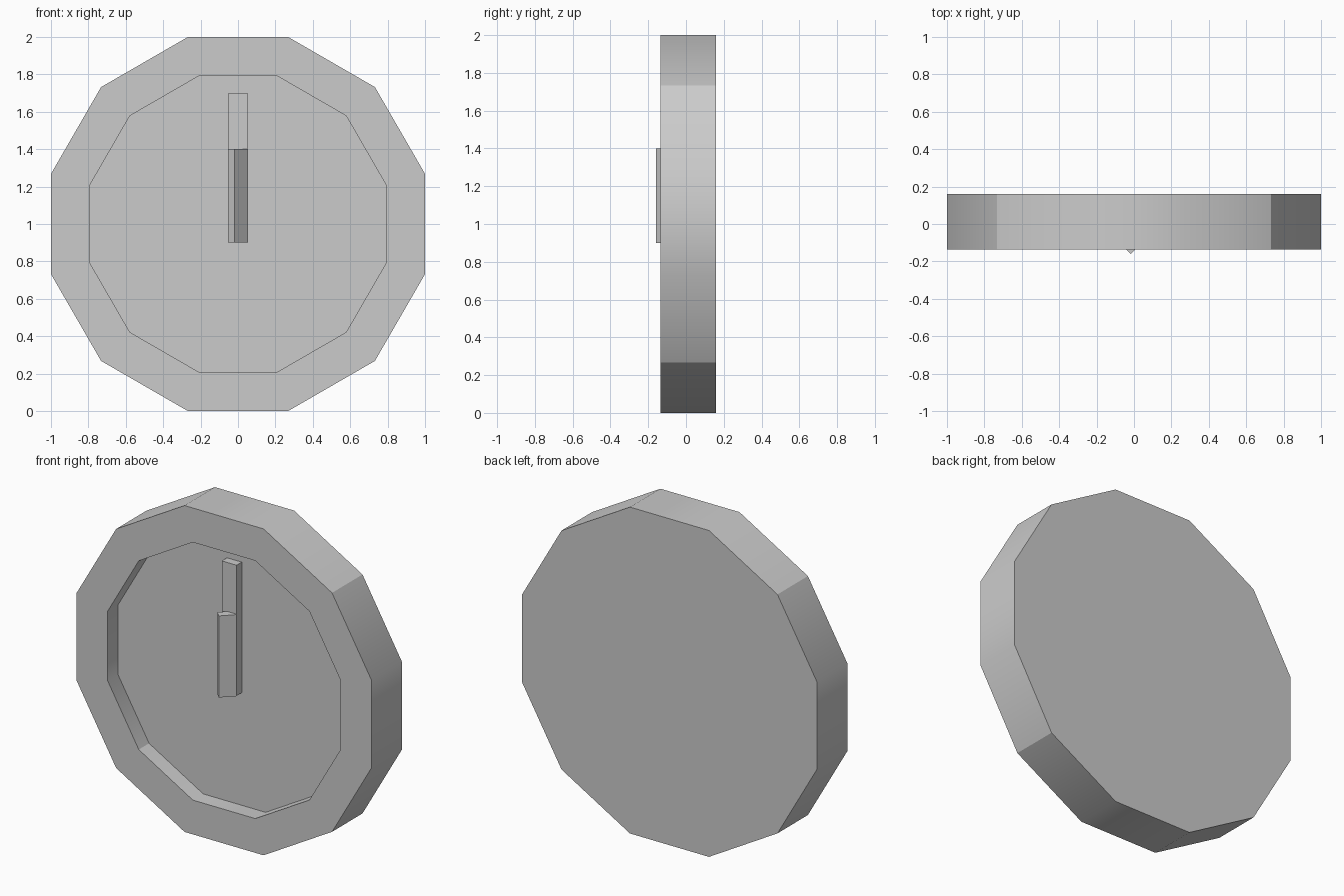
import bpy, bmesh, math
from mathutils import Matrix, Vector

cube = bpy.data.objects.get("Cube")
if cube:
    bpy.data.objects.remove(cube)

GREY = (0.6, 0.6, 0.6, 1.0)
material = bpy.data.materials.new("plain grey")
material.use_nodes = True
material.diffuse_color = GREY
material.node_tree.nodes["Principled BSDF"].inputs["Base Color"].default_value = GREY

SIDES = 12
FRONT, BACK, FLOOR = -0.135, 0.16, -0.035
OUTER, INNER, MIDDLE = 1.0, 0.79, 1.0   # apothems and centre height


def finish(bm, name):
    bmesh.ops.recalc_face_normals(bm, faces=bm.faces)
    mesh = bpy.data.meshes.new(name)
    bm.to_mesh(mesh)
    bm.free()
    mesh.materials.append(material)
    obj = bpy.data.objects.new(name, mesh)
    bpy.context.collection.objects.link(obj)
    return obj


def ring(bm, apothem, y):
    radius = apothem / math.cos(math.pi / SIDES)
    angles = [(i + 0.5) * math.tau / SIDES for i in range(SIDES)]
    return [bm.verts.new((radius * math.cos(a), y, MIDDLE + radius * math.sin(a)))
            for a in angles]


# Twelve-sided case with a recessed dial
bm = bmesh.new()
rings = [ring(bm, a, y) for a, y in
         ((OUTER, BACK), (OUTER, FRONT), (INNER, FRONT), (INNER, FLOOR))]
for a, b in zip(rings, rings[1:]):
    for i in range(SIDES):
        j = (i + 1) % SIDES
        bm.faces.new((a[i], a[j], b[j], b[i]))
bm.faces.new(rings[0])
bm.faces.new(rings[-1])
bm.normal_update()

# Rounded rim shading, broken at rim ends and on the four diagonals
for face in bm.faces:
    face.smooth = abs(face.normal.y) < 0.5
for edge in bm.edges:
    a, b = (v.co for v in edge.verts)
    along_depth = abs(a.y - b.y) > 0.01
    diagonal = abs(abs(a.x) - abs(a.z - MIDDLE)) < 0.01
    edge.smooth = along_depth and not diagonal
finish(bm, "clock_case")


def hand(name, bottom, top, depth_centre, turn):
    bm = bmesh.new()
    bmesh.ops.create_cube(bm, size=1)
    bmesh.ops.scale(bm, vec=Vector((0.1, 0.05, top - bottom)), verts=bm.verts)
    bmesh.ops.rotate(bm, matrix=Matrix.Rotation(turn, 3, "Z"), verts=bm.verts)
    bmesh.ops.translate(bm, vec=Vector((0, depth_centre, (bottom + top) / 2)),
                        verts=bm.verts)
    finish(bm, name)


# Long hand lies on the dial, short hand is twisted in front of it
hand("minute_hand", 0.9, 1.7, -0.06, 0)
hand("hour_hand", 0.9, 1.4, -0.107, math.radians(45))
